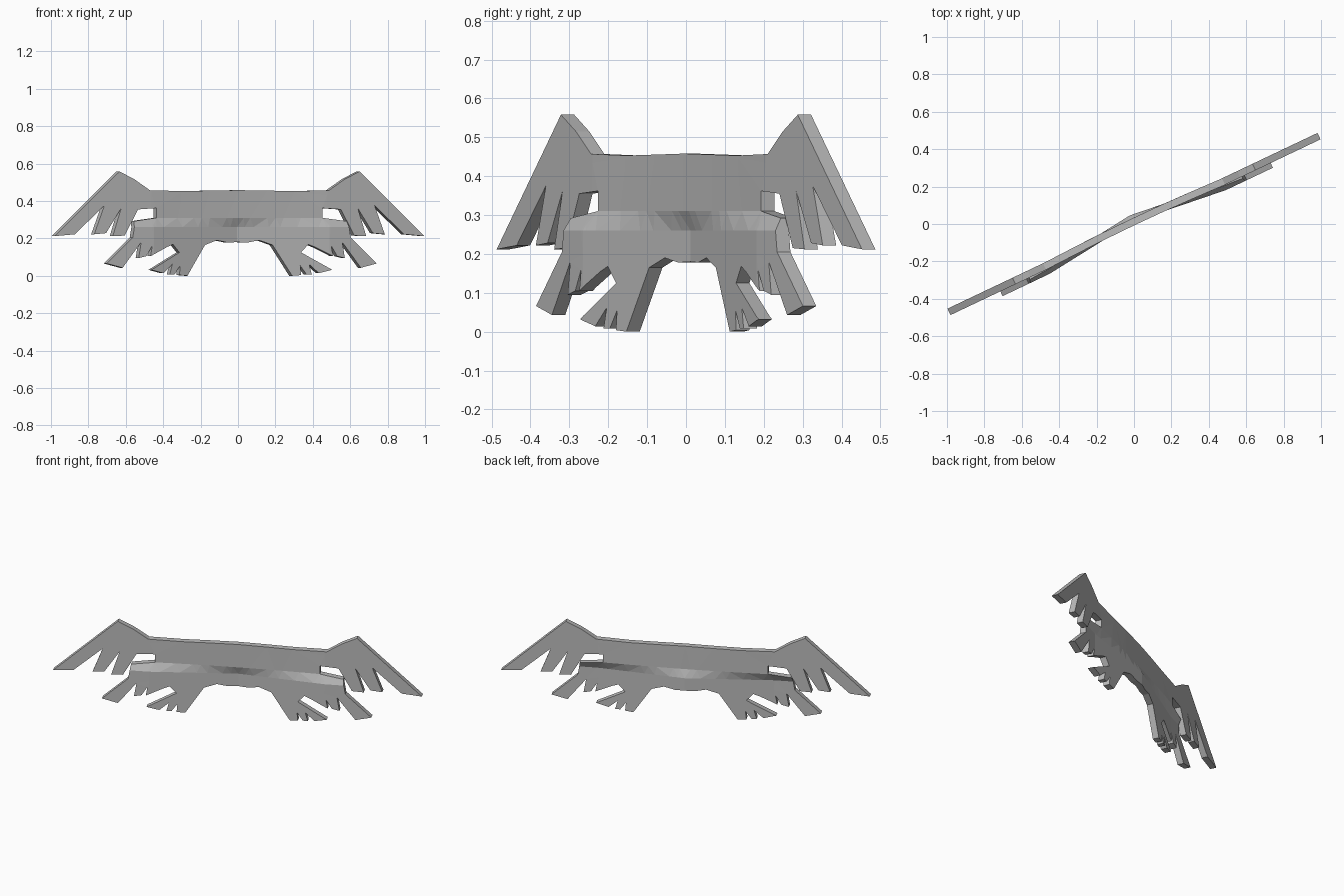
import bpy, bmesh, math
from mathutils import Matrix, Vector

cube = bpy.data.objects.get("Cube")
if cube:
    bpy.data.objects.remove(cube)

THICKNESS = 0.038
TURN = math.radians(25.4)

# Half outline of the plate (along, up), from top centre round to bottom centre
TOP_EDGE = [(0, .458), (.33, .453), (.53, .457), (.62, .515), (.71, .558)]
WING = [(1.095, .212), (.975, .222), (.80, .375), (.86, .222), (.79, .228),
        (.70, .362), (.75, .212), (.68, .215), (.60, .355), (.49, .362)]
ARM = [(.49, .31), (.63, .292), (.645, .205), (.80, .066), (.705, .043),
       (.595, .18), (.61, .095), (.565, .105), (.53, .16), (.54, .105),
       (.435, .155), (.40, .168)]
LEG = [(.36, .125), (.535, .032), (.46, .014), (.405, .062), (.42, .008),
       (.39, .008), (.355, .055), (.36, .004), (.31, 0), (.20, .165),
       (.125, .19), (.06, .178), (0, .18)]


def bend(u, z):
    """Depth of the sheet: flat wings, bowed body, hollow belly, limbs swung forward."""
    if abs(u) > .648 and z > .208:
        return 0
    bow = .012 * max(0, 1 - (u / .5) ** 2)
    low = max(-.028, .032 - .115 * abs(u))
    t = min(1, max(0, (.31 - z) / .05))
    return bow + (low - bow) * t


half = TOP_EDGE + WING + ARM + LEG
outline = half + [(-u, z) for u, z in reversed(half[1:-1])]

bm = bmesh.new()
sheet = bm.faces.new([bm.verts.new((u, 0, z)) for u, z in outline])
sheet.normal_update()
bmesh.ops.triangulate(bm, faces=[sheet])

# Fold lines across the sheet
folds = [((0, 0, z), (0, 0, 1)) for z in (.31, .26)]
folds += [((s * u, 0, 0), (1, 0, 0)) for u in (.17, .34, .52) for s in (-1, 1)]
folds.append(((0, 0, 0), (1, 0, 0)))
for point, normal in folds:
    bmesh.ops.bisect_plane(bm, geom=bm.verts[:] + bm.edges[:] + bm.faces[:],
                           plane_co=point, plane_no=normal, dist=1e-5)
bm.normal_update()
bmesh.ops.triangulate(bm, faces=bm.faces[:])
for v in bm.verts:
    v.co.y = bend(v.co.x, v.co.z) - THICKNESS / 2

# Give the sheet its thickness
back = bmesh.ops.extrude_face_region(bm, geom=bm.faces[:], use_keep_orig=True)
bmesh.ops.translate(bm, vec=Vector((0, THICKNESS, 0)),
                    verts=[g for g in back["geom"] if isinstance(g, bmesh.types.BMVert)])
bmesh.ops.recalc_face_normals(bm, faces=bm.faces[:])
bmesh.ops.rotate(bm, verts=bm.verts[:], cent=(0, 0, 0),
                 matrix=Matrix.Rotation(TURN, 3, 'Z'))

mesh = bpy.data.meshes.new("winged_plate")
bm.to_mesh(mesh)
bm.free()

# Plain grey
grey = bpy.data.materials.new("plain_grey")
grey.use_nodes = True
color = (.5, .5, .5, 1)
grey.diffuse_color = color
grey.node_tree.nodes["Principled BSDF"].inputs["Base Color"].default_value = color
mesh.materials.append(grey)

plate = bpy.data.objects.new("winged_plate", mesh)
bpy.context.collection.objects.link(plate)
